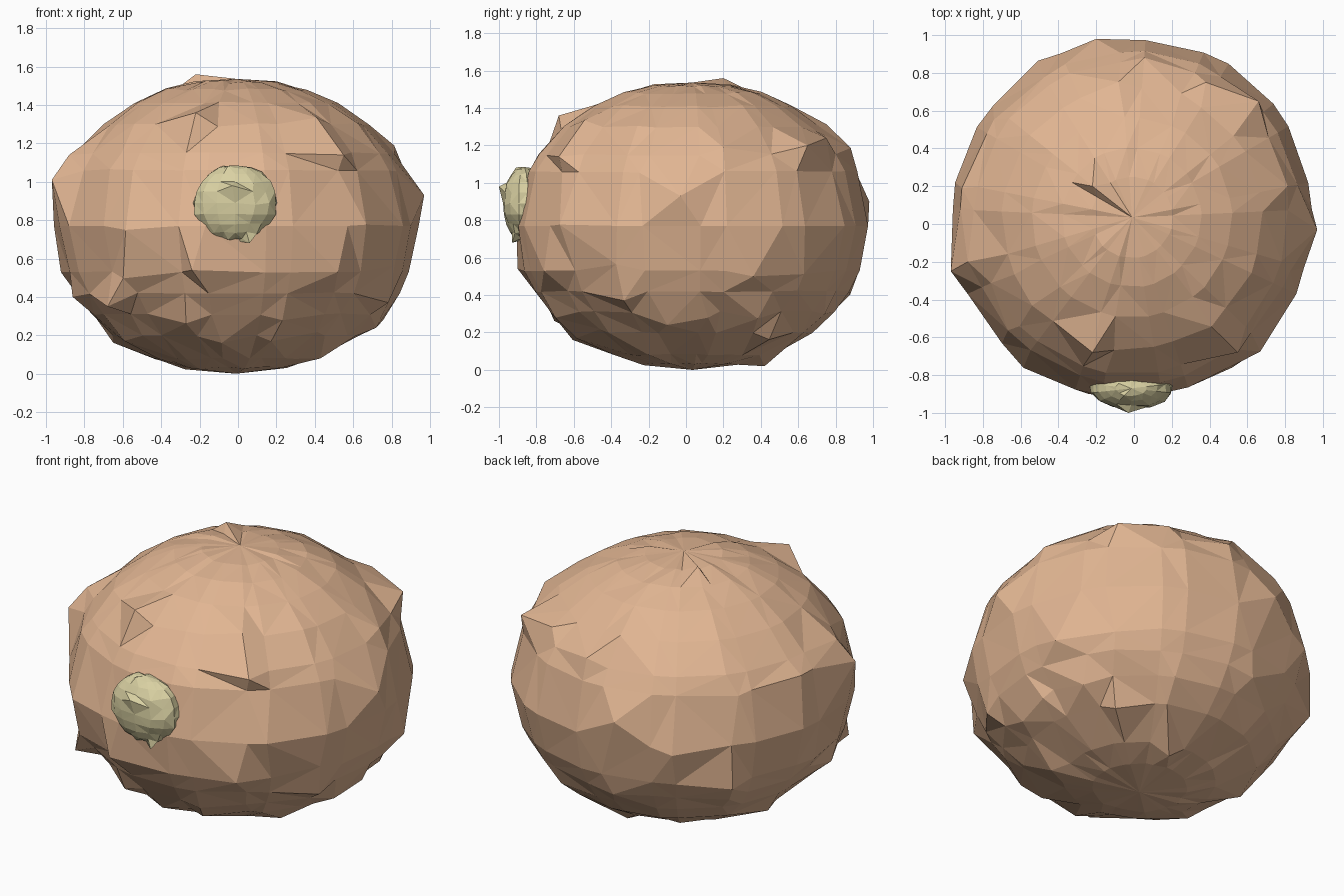
import bpy, bmesh, math, random
from mathutils import Vector

random.seed(7)
cube = bpy.data.objects.get("Cube")
if cube:
    bpy.data.objects.remove(cube, do_unlink=True)


def material(name, rgb):
    mat = bpy.data.materials.new(name)
    mat.use_nodes = True
    mat.diffuse_color = (*rgb, 1)
    mat.node_tree.nodes["Principled BSDF"].inputs["Base Color"].default_value = (*rgb, 1)
    return mat


def lathe(name, centre, radii, angles, heights, jitter, mat, chips, nicks=0):
    """Faceted ellipsoid with chosen columns and rings, then chipped outward."""
    centre, radii = Vector(centre), Vector(radii)
    bm = bmesh.new()
    rings = []
    for h in heights:
        r = math.sqrt(1 - h * h)
        rings.append([bm.verts.new((r * math.sin(a), r * math.cos(a), h)) for a in angles])
    bottom, top = bm.verts.new((0, 0, -1)), bm.verts.new((0, 0, 1))
    n = len(angles)
    for i in range(n):
        j = (i + 1) % n
        bm.faces.new((bottom, rings[0][i], rings[0][j]))
        bm.faces.new((top, rings[-1][j], rings[-1][i]))
        for low, high in zip(rings, rings[1:]):
            bm.faces.new((low[i], high[i], high[j], low[j]))

    # Uneven surface, stretched to size; poles and front stay calm
    rugged = [v for v in bm.verts if abs(v.co.z) < 0.75 and v.co.y > -0.8]
    for v in bm.verts:
        v.co *= 1 + random.uniform(-jitter, jitter)
        v.co = Vector([c + p * s for c, p, s in zip(centre, v.co, radii)])

    # Small random nicks, slid sideways so that they fold
    for v in random.sample(rugged, nicks):
        out = (v.co - centre).normalized()
        side = out.cross(Vector((0, 0, 1)))
        v.co += out * random.uniform(0, 0.035) + side * random.uniform(-0.06, 0.06)
        v.co.z += random.uniform(-0.04, 0.04)

    # Pronounced chips, each pulled out to a point
    for tip in chips:
        tip = Vector(tip)
        min(bm.verts, key=lambda v: (v.co - tip).length).co = tip
    for v in bm.verts:
        v.co.z = max(v.co.z, 0)
    bmesh.ops.triangulate(bm, faces=bm.faces[:])
    bmesh.ops.recalc_face_normals(bm, faces=bm.faces[:])

    mesh = bpy.data.meshes.new(name)
    bm.to_mesh(mesh)
    bm.free()
    mesh.materials.append(mat)
    obj = bpy.data.objects.new(name, mesh)
    bpy.context.collection.objects.link(obj)


tan = material("tan", (0.755, 0.465, 0.29))
pale_green = material("pale green", (0.70, 0.64, 0.365))

# Boulder body: thirteen broad sides with bevelled corners
half = 0.77
sides = 13
columns = [i * math.tau / sides + s * 0.075 for i in range(sides) for s in (-1, 1)]
levels = [0.03, 0.08, 0.2, 0.31, 0.42, 0.53, 0.77, 1.06, 1.15, 1.3, 1.41, 1.48, 1.52]
chips = [
    (-0.97, -0.25, 1.01), (0.97, -0.03, 0.93), (-0.05, 1.0, 0.77),
    (-0.22, -0.68, 1.36), (-0.22, 0.2, 1.56), (-0.24, -0.9, 0.54),
    (0.52, -0.76, 0.53), (0.55, -0.68, 1.14), (-0.68, -0.6, 0.35),
    (0.87, 0.36, 0.5), (0.66, 0.65, 1.2), (0.72, -0.1, 0.24),
    (0.1, 0.42, 0.02), (0.38, 0.75, 1.24), (-0.2, 0.98, 0.9),
    (-0.88, -0.2, 1.14), (-0.75, 0.62, 0.5), (0.43, -0.2, 0.08),
]
lathe("boulder_body", (-0.01, 0.035, half), (0.955, 0.95, half), columns,
      [z / half - 1 for z in levels], 0.01, tan, chips, nicks=45)

# Small pale knob set into the front
knob_columns = [i * math.tau / 14 for i in range(14)]
knob_levels = [math.sin(math.radians(a)) for a in range(-68, 69, 17)]
knob_chips = [(-0.03, -1.0, 0.98), (0.09, -0.97, 0.88), (0.06, -0.93, 0.68), (0.08, -0.96, 0.99)]
lathe("front_knob", (-0.015, -0.87, 0.89), (0.22, 0.11, 0.2), knob_columns,
      knob_levels, 0.04, pale_green, knob_chips)
